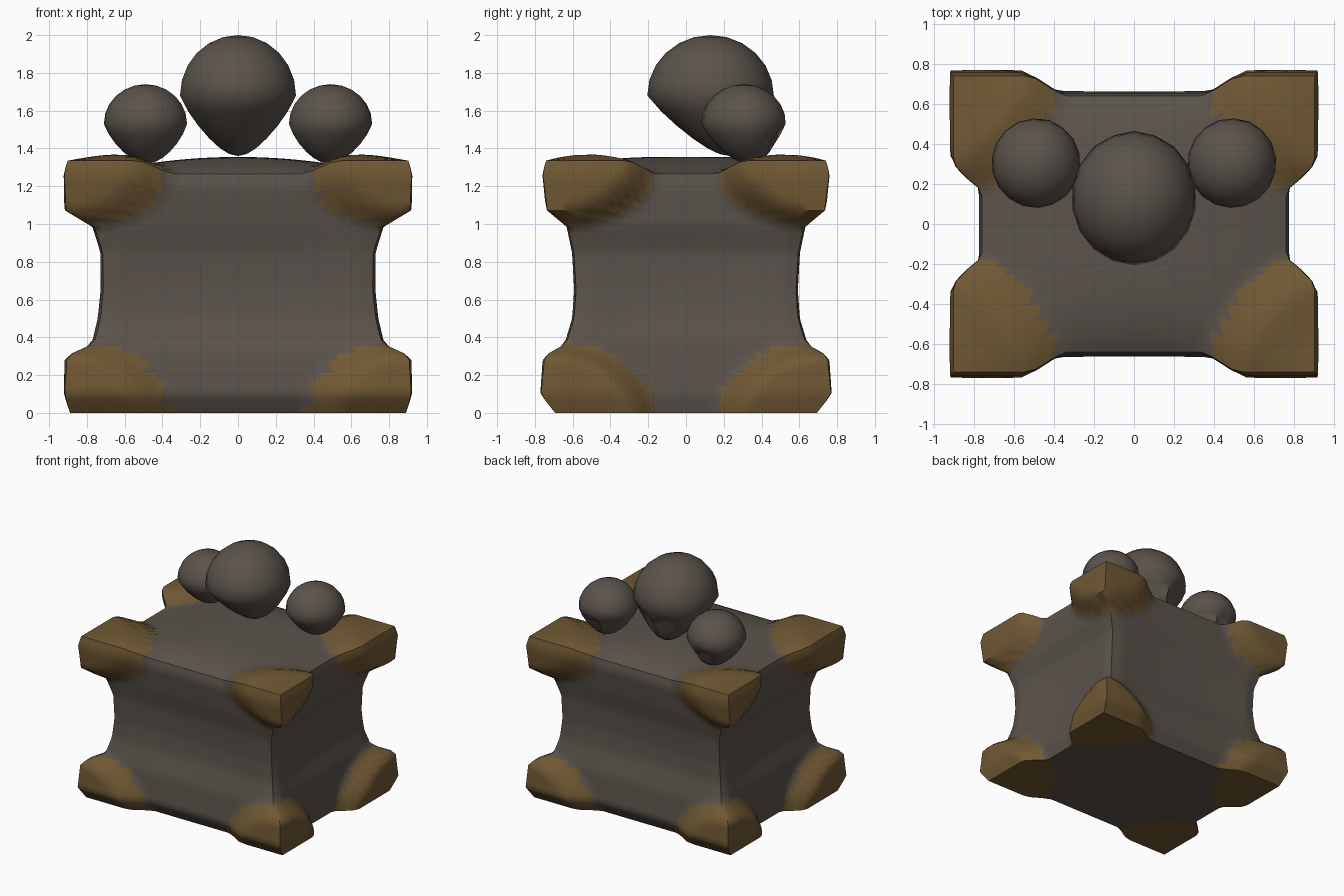
import bpy, bmesh, math
from mathutils import Vector

if "Cube" in bpy.data.objects:
    bpy.data.objects.remove(bpy.data.objects["Cube"])


def material(name, rgb):
    m = bpy.data.materials.new(name)
    m.diffuse_color = (*rgb, 1)
    m.use_nodes = True
    m.node_tree.nodes["Principled BSDF"].inputs["Base Color"].default_value = m.diffuse_color
    return m


STONE = material("dark stone", (0.105, 0.087, 0.071))
BRONZE = material("aged bronze", (0.162, 0.098, 0.034))


def lerp_profile(pts, z):
    for (z0, v0), (z1, v1) in zip(pts, pts[1:]):
        if z <= z1:
            return v0 + (v1 - v0) * (z - z0) / (z1 - z0)
    return pts[-1][1]


def smooth(t):
    t = max(0.0, min(1.0, t))
    return t * t * (3 - 2 * t)


def finish(bm, name, mats, angle):
    me = bpy.data.meshes.new(name)
    bm.to_mesh(me)
    bm.free()
    for m in mats:
        me.materials.append(m)
    ob = bpy.data.objects.new(name, me)
    bpy.context.collection.objects.link(ob)
    bpy.ops.object.select_all(action='DESELECT')
    ob.select_set(True)
    bpy.context.view_layer.objects.active = ob
    bpy.ops.object.shade_smooth_by_angle(angle=math.radians(angle))
    return ob


# Waisted block: half width and half depth against height
HALF_X = [(0, .75), (.1, .78), (.37, .78), (.5, .75), (.65, .735), (.85, .735), (1.0, .78), (1.2, .78), (1.27, .76)]
HALF_Y = [(0, .60), (.1, .67), (.33, .66), (.5, .61), (.65, .60), (.85, .61), (1.0, .64), (1.2, .66), (1.27, .64)]


def build_block():
    bm = bmesh.new()
    bmesh.ops.create_cube(bm, size=2)
    bmesh.ops.subdivide_edges(bm, edges=bm.edges[:], cuts=35, use_grid_fill=True)
    dist = {}
    for v in bm.verts:
        a, b, c = v.co
        z = (c + 1) / 2 * 1.265
        # distance from the nearest corner, 1 = edge of the bronze cap
        u = (1 - abs(a)) / .53
        w = (1 - abs(b)) / .74
        h = min(z / .37, (1.265 - z) / .27)
        d = (u ** 1.4 + w ** 1.4) ** 1.4 + h ** 2
        dist[v] = d
        k = smooth((1.05 - d) / .45)
        side = math.sin(math.pi * (c + 1) / 2)
        x = a * (lerp_profile(HALF_X, z) - .025 * side * (1 - b * b))
        y = b * (lerp_profile(HALF_Y, z) - .025 * side * (1 - a * a))
        # soften the upright edges
        soft = 1 - .03 * side * smooth((min(abs(a), abs(b)) - .85) / .15)
        x *= soft * (1 + .185 * k)
        y *= soft * (1 + .155 * k)
        if c > 0:
            dome = .09 * (1 - abs(a) ** 2) * (1 - b ** 4)
            z += (dome + .07 * k) * smooth((z - .95) / .31)
        v.co = (x, y, z)
    for f in bm.faces:
        f.material_index = int(sum(dist[v] for v in f.verts) / 4 < 1)
    finish(bm, "stone_block", [STONE, BRONZE], 50)


# Rounded heads with hollow sockets on the back, narrowing to the base
def build_head(name, centre, radii, taper, lean, turn):
    bm = bmesh.new()
    bmesh.ops.create_uvsphere(bm, u_segments=18, v_segments=12, radius=1)
    sockets = [Vector((s * .38, .82, -.42)).normalized() for s in (-1, 1)]
    ct, st = math.cos(turn), math.sin(turn)
    for v in bm.verts:
        p = v.co.copy()
        pull = max(smooth(1 - (p - s).length / .5) for s in sockets)
        t = max(0, -p.z)
        p *= 1 - .24 * pull
        s = 1 - taper * t
        x, y = p.x * s, p.y * s + lean * t
        v.co = (centre[0] + radii[0] * (x * ct - y * st),
                centre[1] + radii[1] * (x * st + y * ct),
                centre[2] + radii[2] * p.z)
    finish(bm, name, [STONE], 60)


build_block()
build_head("large_head", (0, .13, 1.68), (.312, .335, .32), .42, .3, 0)
for side, label in ((-1, "left"), (1, "right")):
    build_head(label + "_small_head", (side * .49, .305, 1.53), (.222, .225, .21), .3, .12, side * .3)
